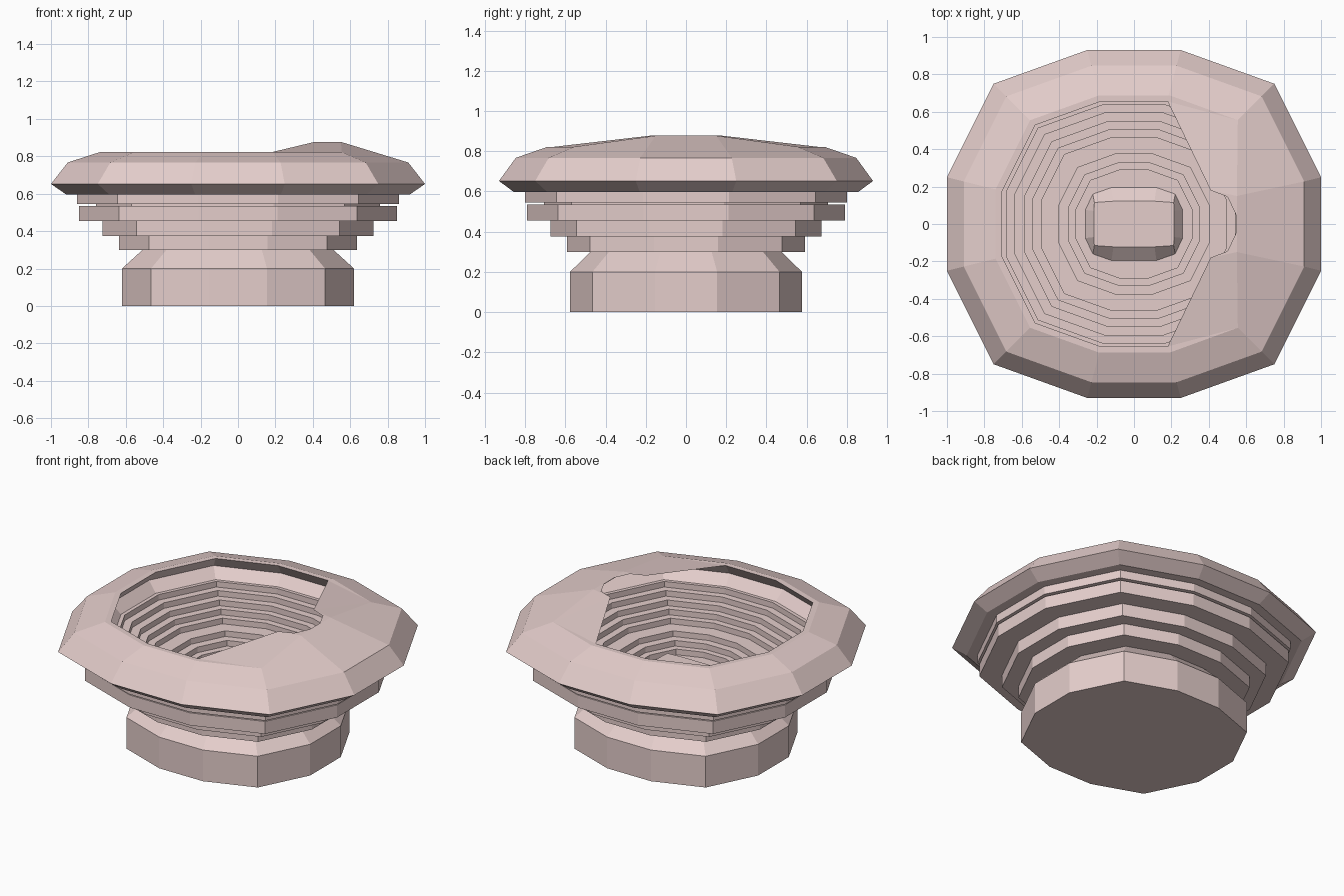
import bpy, bmesh, math

if "Cube" in bpy.data.objects:
    bpy.data.objects.remove(bpy.data.objects["Cube"])

stone = bpy.data.materials.new("pink_grey_stone")
stone.diffuse_color = (0.78, 0.615, 0.60, 1)
stone.use_nodes = True
stone.node_tree.nodes["Principled BSDF"].inputs["Base Color"].default_value = stone.diffuse_color

# Shared twelve-sided plan, slightly squashed front to back
QUARTER = [(1, .25), (.75, .75), (.25, .93)]


def mirror4(q):
    return (q + [(-x, y) for x, y in reversed(q)]
            + [(-x, -y) for x, y in q] + [(x, -y) for x, y in reversed(q)])


def ring(s, z, quarter=QUARTER):
    return [(x * s, y * s, z) for x, y in mirror4(quarter)]


def finish(name, bm, fix=True):
    if fix:
        bmesh.ops.recalc_face_normals(bm, faces=bm.faces)
    me = bpy.data.meshes.new(name)
    bm.to_mesh(me)
    bm.free()
    me.materials.append(stone)
    ob = bpy.data.objects.new(name, me)
    bpy.context.collection.objects.link(ob)
    return ob


def loft(name, rings):
    bm = bmesh.new()
    vr = [[bm.verts.new(p) for p in r] for r in rings]
    for a, b in zip(vr, vr[1:]):
        for i in range(12):
            j = (i + 1) % 12
            bm.faces.new((a[i], a[j], b[j], b[i]))
    bm.faces.new(vr[0][::-1])
    bm.faces.new(vr[-1])
    return finish(name, bm)


# Outside: foot, neck and stepped discs
outer = [(.62, 0), (.62, .2), (.51, .3), (.635, .3), (.635, .375), (.725, .375),
         (.725, .455), (.85, .455), (.85, .535), (.76, .535), (.76, .545),
         (.86, .545), (.86, .597), (.92, .597), (1, .652), (.91, .767)]

# Rim top and lip; the right-hand corners are pulled in and up to carry the ledge
rim = ring(.74, .822)
lip = ring(.705, .822)
for i, sgn in ((0, 1), (11, -1)):
    rim[i] = (.55, sgn * .15, .877)
    lip[i] = (.547, sgn * .13, .872)

# Inside: undercut below the lip, sloping band, then stairs to the floor
inner = [(.765, .748), (.706, .686)]
z = .686
for s in (.683, .637, .586, .54, .495, .402, .35, .31):
    inner.append((s, z))
    z -= .036
    inner.append((s, z))
floor_z = z
loft("stepped_basin", [ring(*p) for p in outer] + [rim, lip] + [ring(*p) for p in inner])

# Ledge over the right side, with a rounded notch in its inner edge
half = [(.545, .05, .877), (.50, .145, .877), (.41, .18, .877), (.18, .655, .822),
        (.19, .688, .822), (.555, .555, .822), (.55, .15, .877)]
bm = bmesh.new()


def up_face(verts):
    f = bm.faces.new(verts)
    f.normal_update()
    if f.normal.z < 0:
        f.normal_flip()


sides = [[bm.verts.new((x, sgn * y, h)) for x, y, h in half] for sgn in (1, -1)]
for v in sides:
    for f in ((2, 5, 6), (2, 3, 5), (3, 4, 5), (0, 1, 6), (1, 2, 6)):
        up_face([v[k] for k in f])
a, b = sides
up_face((a[0], b[0], b[6], a[6]))
finish("rim_ledge", bm, False)

# Raised boss in the middle of the floor
foot = [(.26, .075), (.22, .16), (.12, .195)]
top = [(.215, .07), (.212, .115), (.11, .122)]
loft("centre_boss", [ring(1, floor_z - .01, foot), ring(1, floor_z, foot),
                     ring(1, floor_z + .06, top)])
